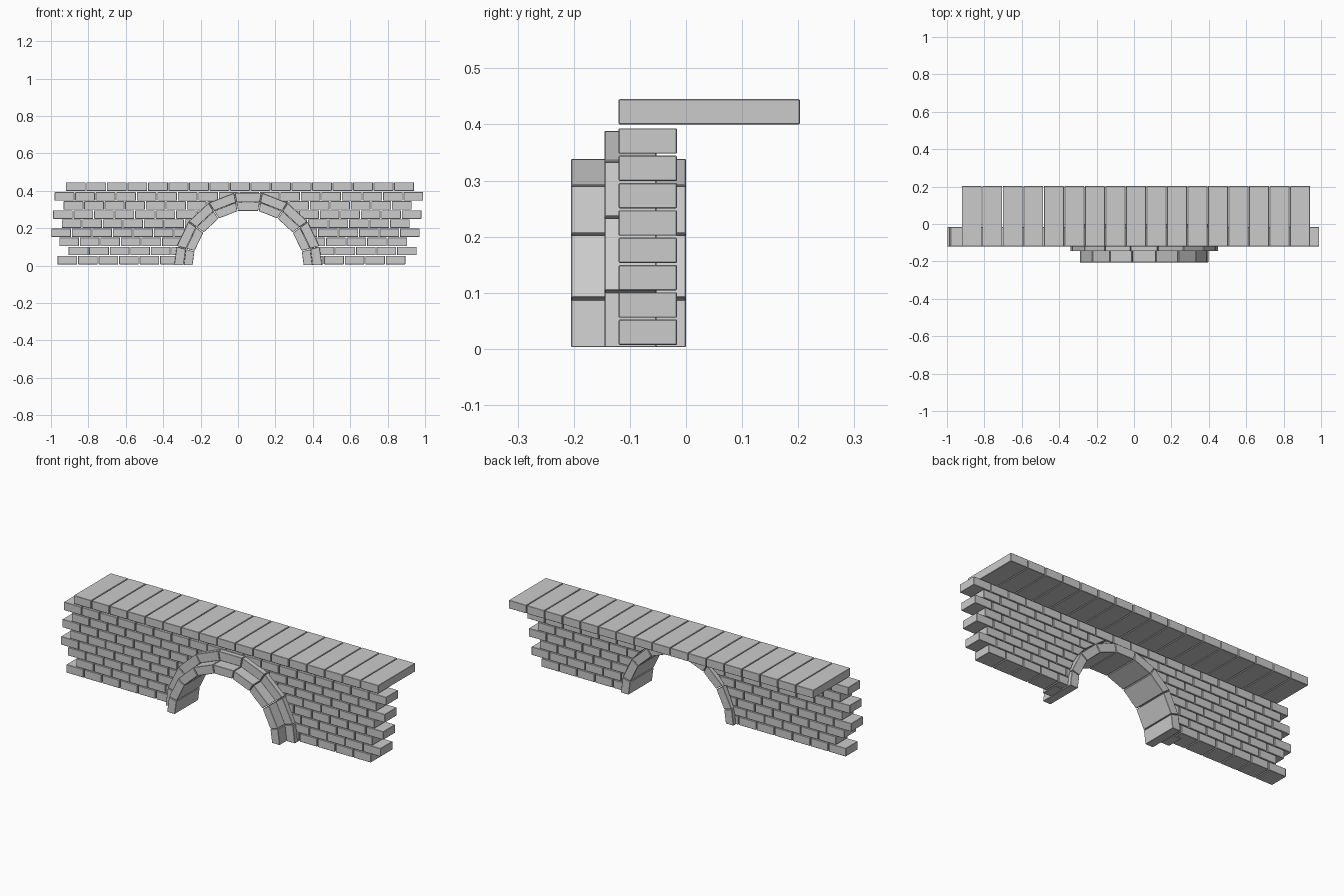
import bpy, math

if "Cube" in bpy.data.objects:
    bpy.data.objects.remove(bpy.data.objects["Cube"])

CX, PITCH, GAP = 0.054, 0.1097, 0.005   # arch centre, brick pitch, joint width


def prism(parts, profile, y0, y1):
    """Extrude a counter-clockwise x/z outline from y0 (front) to y1 (back)."""
    verts, faces = parts
    b, n = len(verts), len(profile)
    verts += [(x, y0, z) for x, z in profile] + [(x, y1, z) for x, z in profile]
    faces.append([b + i for i in range(n)])
    faces.append([b + n + i for i in reversed(range(n))])
    for i in range(n):
        j = (i + 1) % n
        faces.append([b + j, b + i, b + n + i, b + n + j])


def finish(name, parts):
    me = bpy.data.meshes.new(name)
    me.from_pydata(parts[0], [], parts[1])
    ob = bpy.data.objects.new(name, me)
    bpy.context.collection.objects.link(ob)
    bev = ob.modifiers.new("worn_edges", 'BEVEL')
    bev.width, bev.segments = 0.0015, 1
    return ob


# Brick courses, trimmed where they meet the arch
R_CUT = 0.345
half = lambda z: math.sqrt(max(R_CUT ** 2 - z ** 2, 0))
rows = [(-0.965, 17), (-0.905, 17), (-0.955, 17), (-0.998, 18),
        (-0.942, 17), (-0.989, 18), (-0.932, 17), (-0.98, 18)]
wall = ([], [])
for r, (start, count) in enumerate(rows):
    z0 = 0.007 + r * 0.0487
    z1 = z0 + 0.045
    h0, h1 = half(z0), half(z1)
    for i in range(count):
        x0 = start + i * PITCH
        x1 = x0 + PITCH - GAP
        if z0 > R_CUT:
            prism(wall, [(x0, z0), (x1, z0), (x1, z1), (x0, z1)], -0.12, -0.016)
            continue
        # part of the brick left of the opening
        b = max(min(x1, CX - h0), x0 + 0.004)
        t = max(min(x1, CX - h1), x0 + 0.004)
        if t - x0 > 0.012:
            prism(wall, [(x0, z0), (b, z0), (t, z1), (x0, z1)], -0.12, -0.016)
        # part of the brick right of the opening
        b = min(max(x0, CX + h0), x1 - 0.004)
        t = min(max(x0, CX + h1), x1 - 0.004)
        if x1 - t > 0.012:
            prism(wall, [(b, z0), (x1, z0), (x1, z1), (t, z1)], -0.12, -0.016)
finish("wall_bricks", wall)

# Walkway slabs laid across the top
deck = ([], [])
for i in range(17):
    x0 = -0.92 + i * PITCH
    x1 = x0 + PITCH - 0.004
    prism(deck, [(x0, 0.40), (x1, 0.40), (x1, 0.445), (x0, 0.445)], -0.12, 0.203)
finish("deck_slabs", deck)


# Arch stones: nine wedges, the feet cut level with the ground
def arch(name, r_in, r_out, y0, y1):
    parts = ([], [])
    step = 21.4
    joints = [90 + step * (k - 4.5) for k in range(10)]

    def point(rad, deg, shift):
        if deg < 0 or deg > 180:
            return (CX + (rad if deg < 0 else -rad), 0.003)
        a = math.radians(deg) + shift / rad
        return (CX + rad * math.cos(a), rad * math.sin(a))

    for a0, a1 in zip(joints, joints[1:]):
        g = 0.002
        prism(parts, [point(r_in, a0, g), point(r_out, a0, g),
                      point(r_out, a1, -g), point(r_in, a1, -g)], y0, y1)
    finish(name, parts)


arch("inner_arch_stones", 0.297, 0.344, -0.205, 0.0)
arch("outer_arch_stones", 0.345, 0.395, -0.145, -0.053)
